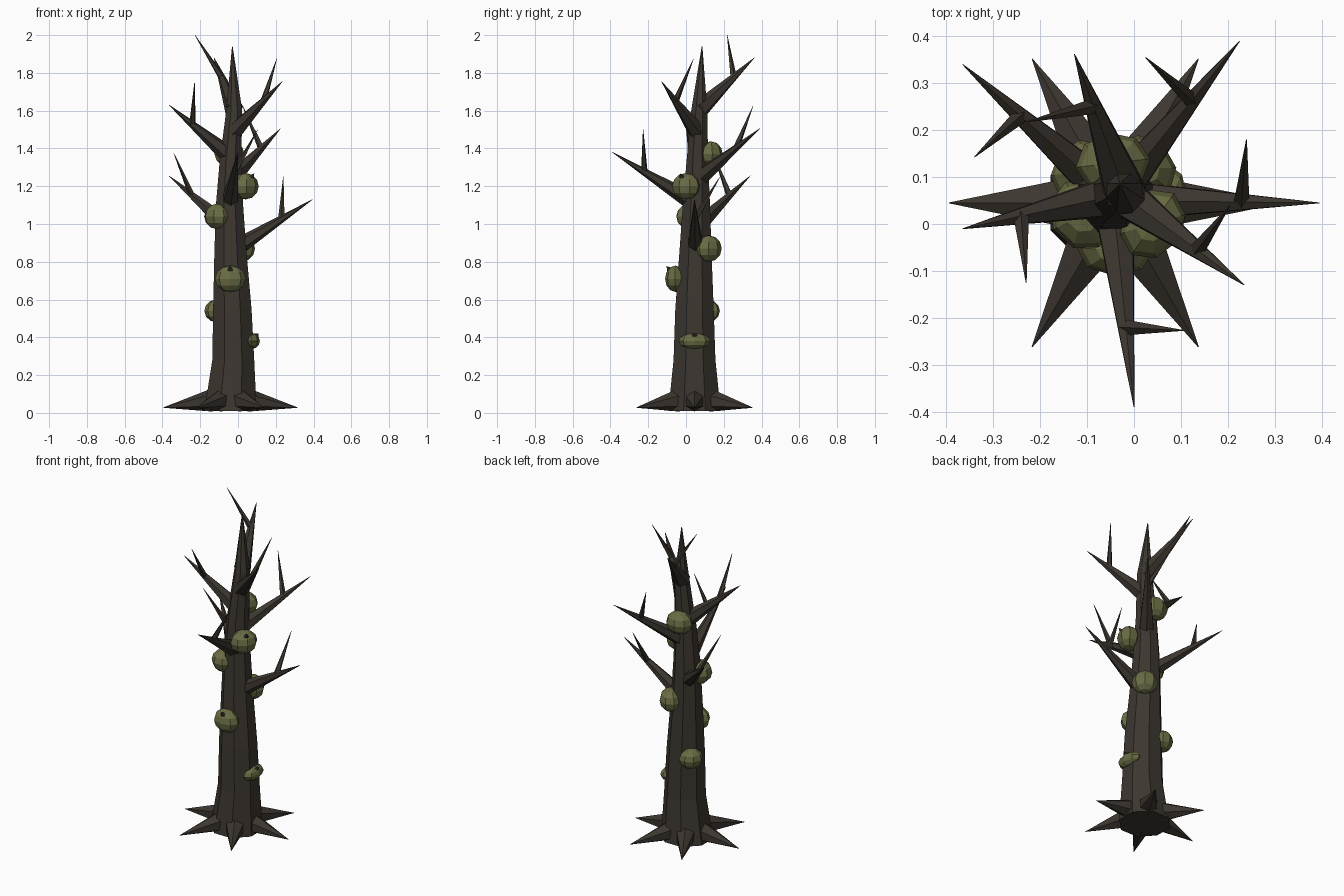
import bpy, bmesh, math
from mathutils import Vector, Matrix

cube = bpy.data.objects.get("Cube")
if cube:
    bpy.data.objects.remove(cube, do_unlink=True)


def material(name, rgb):
    mat = bpy.data.materials.new(name)
    mat.use_nodes = True
    mat.diffuse_color = (*rgb, 1)
    mat.node_tree.nodes["Principled BSDF"].inputs["Base Color"].default_value = (*rgb, 1)
    return mat


bark = material("dark bark", (0.046, 0.037, 0.029))
moss = material("moss green", (0.145, 0.15, 0.058))


def finish(bm, name, mat):
    bmesh.ops.recalc_face_normals(bm, faces=bm.faces)
    mesh = bpy.data.meshes.new(name)
    bm.to_mesh(mesh)
    bm.free()
    mesh.materials.append(mat)
    obj = bpy.data.objects.new(name, mesh)
    bpy.context.collection.objects.link(obj)
    return obj


def spike(name, start, tip, radius, sides=6):
    """Pointed cone running from start to tip."""
    start, tip = Vector(start), Vector(tip)
    axis = tip - start
    turn = axis.to_track_quat('Z', 'Y').to_matrix().to_4x4()
    bm = bmesh.new()
    bmesh.ops.create_cone(bm, cap_ends=True, segments=sides, radius1=radius, radius2=0.001,
                          depth=axis.length, matrix=Matrix.Translation((start + tip) / 2) @ turn)
    return finish(bm, name, bark)


# Trunk: eight-sided rings (x, y, z, radius) bridged into a swaying taper
RINGS = [(-0.04, 0.045, 0.01, 0.15), (-0.035, 0.045, 0.1, 0.14), (-0.025, 0.045, 0.28, 0.12),
         (-0.03, 0.045, 0.55, 0.11), (-0.04, 0.05, 0.85, 0.092), (-0.045, 0.055, 1.1, 0.078),
         (-0.04, 0.06, 1.33, 0.062), (-0.02, 0.07, 1.6, 0.046), (-0.03, 0.085, 1.94, 0.002)]
SIDES = 8
bm = bmesh.new()
loops = []
for x, y, z, r in RINGS:
    angles = [math.tau * (i + 0.5) / SIDES for i in range(SIDES)]
    loops.append([bm.verts.new((x + r * math.cos(a), y + r * math.sin(a), z)) for a in angles])
for low, high in zip(loops, loops[1:]):
    for i in range(SIDES):
        j = (i + 1) % SIDES
        bm.faces.new((low[i], low[j], high[j], high[i]))
bm.faces.new(loops[0])
bm.faces.new(loops[-1])
finish(bm, "trunk", bark)


def trunk_centre(z):
    for a, b in zip(RINGS, RINGS[1:]):
        if z <= b[2]:
            return Vector(a[:3]).lerp(Vector(b[:3]), (z - a[2]) / (b[2] - a[2]))


# Roots: six spikes spread evenly around the foot
foot = Vector((-0.04, 0.045, 0))
for i in range(6):
    a = math.tau * i / 6
    out = Vector((math.cos(a), math.sin(a), 0))
    spike(f"root_{i + 1}", foot + out * 0.1 + Vector((0, 0, 0.066)),
          foot + out * 0.355 + Vector((0, 0, 0.028)), 0.06)

# Branches: each tip, with the tip of the twig that grows from it
BRANCHES = [((0.395, 0.045, 1.13), (0.24, 0.18, 1.25)),
            ((-0.365, 0.34, 1.255), (-0.34, 0.143, 1.375)),
            ((0.0, -0.39, 1.38), (0.105, -0.227, 1.5)),
            ((0.225, 0.39, 1.505), (0.025, 0.355, 1.625)),
            ((-0.365, -0.01, 1.63), (-0.23, -0.125, 1.75)),
            ((0.235, -0.13, 1.755), (0.205, 0.04, 1.875)),
            ((-0.127, 0.362, 1.88), (-0.228, 0.218, 2.0))]
for i, (tip, twig_tip) in enumerate(BRANCHES):
    start = trunk_centre(tip[2] - 0.275)
    spike(f"branch_{i + 1}", start, tip, 0.05)
    spike(f"twig_{i + 1}", start.lerp(Vector(tip), 0.62), twig_tip, 0.018, 5)

# Moss clumps: faceted balls, flattened towards the trunk (centre, depth, width, height)
CLUMPS = [((0.04, 0.0, 1.2), 0.065, 0.08, 0.07), ((-0.11, 0.02, 1.04), 0.07, 0.078, 0.068),
          ((-0.04, -0.055, 0.71), 0.056, 0.082, 0.07), ((-0.115, 0.115, 0.54), 0.058, 0.07, 0.06),
          ((0.07, 0.045, 0.38), 0.046, 0.085, 0.042), ((0.02, 0.12, 0.87), 0.065, 0.075, 0.07),
          ((-0.045, 0.13, 1.37), 0.065, 0.08, 0.068)]
KNOBBED = (0, 2, 4)
for i, (centre, depth, width, height) in enumerate(CLUMPS):
    centre = Vector(centre)
    out = centre - trunk_centre(centre.z)
    facing = Matrix.Rotation(math.atan2(out.y, out.x), 4, 'Z')
    place = Matrix.Translation(centre) @ facing
    bm = bmesh.new()
    bmesh.ops.create_uvsphere(bm, u_segments=8, v_segments=6, radius=1,
                              matrix=place @ Matrix.Diagonal((depth, width, height, 1)))
    finish(bm, f"moss_clump_{i + 1}", moss)
    # Small bark knob on the upper outer side
    if i in KNOBBED:
        spike(f"bark_knob_{i + 1}", place @ Vector((depth * 0.3, 0, height * 0.4)),
              place @ Vector((depth * 0.85, 0, height * 0.95)), 0.03)
